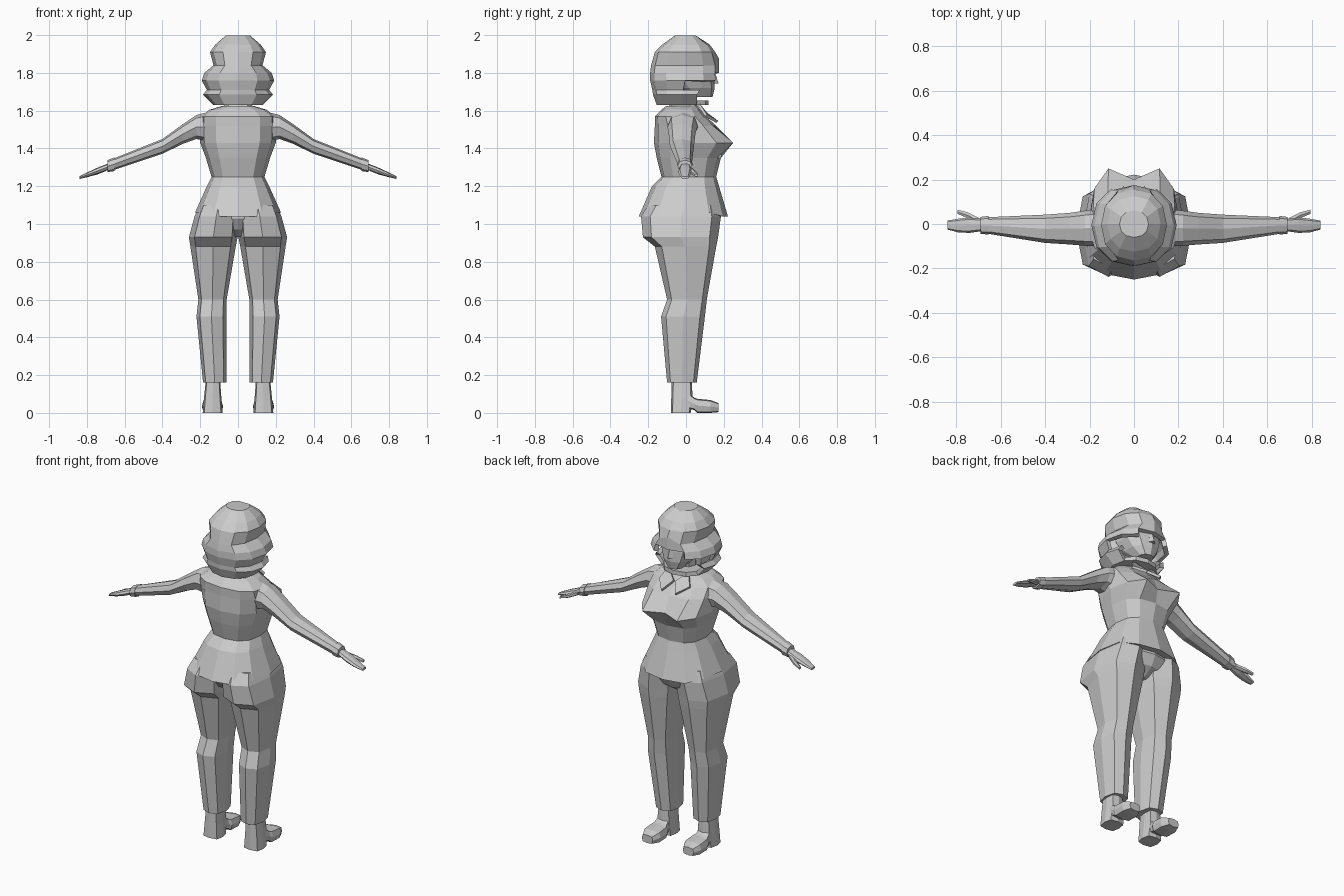
import bpy, bmesh
from math import sin, cos, pi, copysign

if "Cube" in bpy.data.objects:
    bpy.data.objects.remove(bpy.data.objects["Cube"])

grey = bpy.data.materials.new("plain_grey")
grey.use_nodes = True
tone = (0.6, 0.6, 0.6, 1)
grey.diffuse_color = tone
grey.node_tree.nodes["Principled BSDF"].inputs["Base Color"].default_value = tone


def finish(name, bm, mirror=False, thick=0):
    bmesh.ops.recalc_face_normals(bm, faces=bm.faces)
    me = bpy.data.meshes.new(name)
    bm.to_mesh(me)
    bm.free()
    me.materials.append(grey)
    ob = bpy.data.objects.new(name, me)
    bpy.context.collection.objects.link(ob)
    if thick:
        mod = ob.modifiers.new("Thickness", 'SOLIDIFY')
        mod.thickness = thick
    if mirror:
        mod = ob.modifiers.new("Mirror", 'MIRROR')
        mod.use_mirror_merge = False
    return ob


def loft(name, rings, n=8, power=0.85, axis='z', mirror=False,
         tweak=None, drop=None, thick=0, caps=True):
    """Skin rounded rings (position, a0, a1, b0, b1) stacked along an axis."""
    place = {'z': lambda k, a, b: (a, b, k),
             'x': lambda k, a, b: (k, a, b),
             'y': lambda k, a, b: (a, k, b)}[axis]
    bm = bmesh.new()
    loops = []
    for r, (k, a0, a1, b0, b1) in enumerate(rings):
        loop = []
        for i in range(n):
            s, c = sin(2 * pi * i / n), cos(2 * pi * i / n)
            s, c = (copysign(abs(q) ** power, q) for q in (s, c))
            v = bm.verts.new(place(k, (a0 + a1 + s * (a1 - a0)) / 2,
                                   (b0 + b1 + c * (b1 - b0)) / 2))
            if tweak:
                tweak(r, i, v.co)
            loop.append(v)
        loops.append(loop)
    for lo, hi in zip(loops, loops[1:]):
        for i in range(n):
            j = (i + 1) % n
            bm.faces.new((lo[i], lo[j], hi[j], hi[i]))
    if caps:
        bm.faces.new(loops[0])
        bm.faces.new(loops[-1])
    if drop:
        gone = [f for f in bm.faces if drop(f.calc_center_median())]
        bmesh.ops.delete(bm, geom=gone, context='FACES')
    return finish(name, bm, mirror, thick)


def even(rows):
    """Rings symmetric about x = 0 from (z, half width, back, front)."""
    return [(z, -w, w, b, f) for z, w, b, f in rows]


# Jacket with bust, waist and flared hem
def shape_jacket(r, i, co):
    if r == 4:
        if i == 0:
            co.y -= 0.05
        elif i in (1, 11):
            co.y = 0.25
    if r in (8, 9) and i in (0, 1, 5, 6, 7, 11):
        co.z -= 0.02


loft("jacket", even([
    (1.625, .085, -.105, .06), (1.605, .15, -.13, .075), (1.57, .2, -.165, .105),
    (1.52, .205, -.165, .16), (1.43, .2, -.17, .25), (1.35, .17, -.155, .185),
    (1.25, .14, -.13, .16), (1.2, .165, -.18, .175), (1.06, .228, -.25, .222),
    (1.065, .19, -.2, .17)]), 12, 0.8, tweak=shape_jacket)

# Collar and lapels
loft("collar", even([(1.59, .1, -.11, .08), (1.635, .075, -.085, .055)]), 10)
bm = bmesh.new()
bm.faces.new([bm.verts.new(p) for p in
              ((.005, .1, 1.58), (.065, .06, 1.63), (.1, .1, 1.57), (.045, .16, 1.535))])
finish("lapel", bm, mirror=True, thick=0.015)

# Sleeves, cuffs and hands
loft("sleeve", [
    (.13, -.1, .07, 1.43, 1.6), (.22, -.098, .06, 1.45, 1.577),
    (.29, -.092, .05, 1.425, 1.53), (.4, -.085, .042, 1.372, 1.45),
    (.67, -.042, .03, 1.282, 1.342)], 8, axis='x', mirror=True)
loft("cuff", [(.655, -.048, .036, 1.28, 1.352), (.69, -.044, .032, 1.275, 1.338)],
     8, axis='x', mirror=True)
loft("hand", [
    (.67, -.03, .022, 1.293, 1.327), (.74, -.04, .03, 1.265, 1.3),
    (.79, -.038, .024, 1.25, 1.277), (.84, -.025, .015, 1.238, 1.252)],
    8, axis='x', mirror=True)
loft("thumb", [(.7, -.005, .03, 1.28, 1.305), (.75, .025, .055, 1.26, 1.285),
               (.795, .045, .065, 1.25, 1.265)], 6, axis='x', mirror=True)

# Trousers
loft("trouser_seat", even([(1.1, .2, -.2, .17), (1.03, .215, -.2, .18),
                           (.97, .15, -.16, .15), (.93, .06, -.1, .09)]), 12)
loft("trouser_leg", [
    (1.1, 0, .205, -.2, .17), (1.04, 0, .23, -.238, .185), (.93, .002, .26, -.228, .17),
    (.88, .012, .252, -.165, .16), (.6, .06, .21, -.1, .11), (.51, .062, .22, -.132, .1),
    (.16, .062, .185, -.1, .057)], 8, 0.75, mirror=True)

# Shoes
loft("shoe_heel", [(.18, .095, .17, -.075, .03), (.08, .088, .18, -.078, .035),
                   (0, .082, .187, -.08, .025)], 8, 0.5, mirror=True)
loft("shoe_toe", [(-.02, .1, .172, .03, .13), (.045, .09, .183, .015, .08),
                  (.06, .08, .19, 0, .075), (.13, .078, .192, 0, .068),
                  (.172, .1, .172, .004, .052)], 8, 0.5, axis='y', mirror=True)

# Neck, face and nose
loft("neck", even([(1.58, .06, -.07, .04), (1.72, .055, -.06, .05)]), 8)
loft("face", even([(1.672, .045, .03, .14), (1.72, .085, -.05, .152),
                   (1.78, .112, -.1, .15), (1.88, .11, -.11, .14)]), 10)
loft("nose", even([(1.745, .02, .13, .172), (1.81, .008, .13, .152)]), 4, 1)


# Bobbed hair, parted at the front and open around the face
def part_hair(r, i, co):
    if i == 0 and r == 0:
        co.z -= 0.012
    if i == 0 and r == 3:
        co.z += 0.035


def face_opening(c):
    low = c.z < 1.745 and c.y > 0.03
    middle = c.z < 1.82 and c.y > 0.1 and abs(c.x) < 0.085
    return low or middle


loft("hair", even([
    (1.997, .065, -.06, .06), (1.95, .12, -.125, .125), (1.91, .148, -.165, .155),
    (1.84, .13, -.185, .175), (1.8, .178, -.19, .175), (1.76, .192, -.19, .18),
    (1.71, .165, -.178, .15), (1.685, .185, -.175, .13), (1.63, .132, -.155, .12)]),
    12, 0.9, tweak=part_hair, drop=face_opening, thick=0.025)

# Inner hair filling the nape
loft("hair_nape", even([(1.8, .13, -.16, .02), (1.65, .11, -.14, -.01)]), 8)
